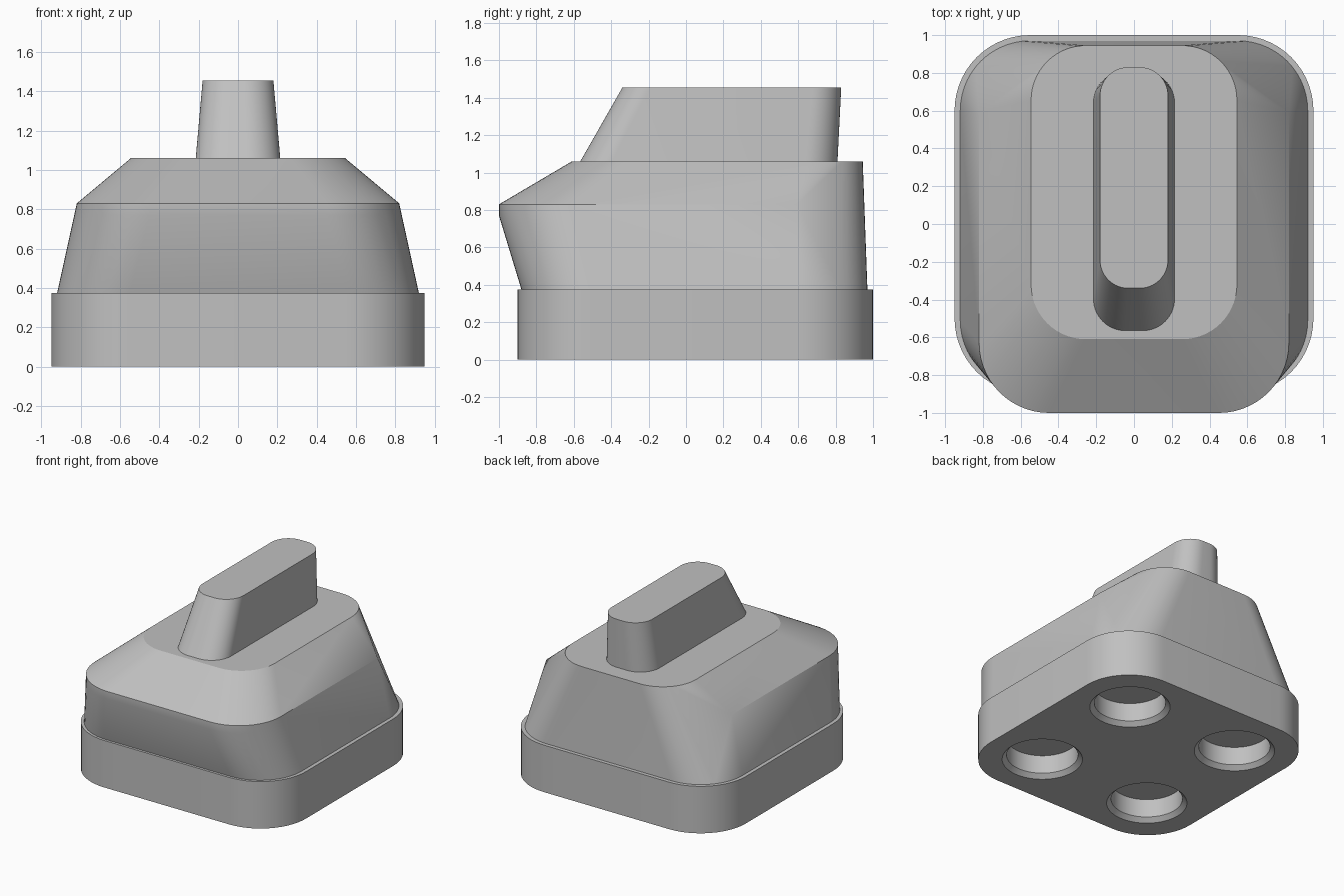
import bpy, bmesh
from math import sin, cos, pi, radians

old = bpy.data.objects.get("Cube")
if old:
    bpy.data.objects.remove(old, do_unlink=True)

grey = bpy.data.materials.new("plain grey")
grey.use_nodes = True
grey.diffuse_color = (0.53, 0.53, 0.53, 1)
grey.node_tree.nodes["Principled BSDF"].inputs["Base Color"].default_value = grey.diffuse_color


def rounded_ring(half_x, front, back, z, r_front, r_back, steps=14):
    """Rounded rectangle of points, running counter-clockwise."""
    corners = [(1, 1, 0, r_back), (-1, 1, 1, r_back), (-1, -1, 2, r_front), (1, -1, 3, r_front)]
    points = []
    for sx, sy, quarter, r in corners:
        cx = sx * (half_x - r)
        cy = back - r if sy > 0 else front + r
        for i in range(steps + 1 if r else 1):
            a = (quarter + i / steps) * pi / 2
            points.append((cx + r * cos(a), cy + r * sin(a), z))
    return points


def finish(name, bm, angle=25):
    bmesh.ops.recalc_face_normals(bm, faces=bm.faces)
    mesh = bpy.data.meshes.new(name)
    bm.to_mesh(mesh)
    bm.free()
    mesh.materials.append(grey)
    obj = bpy.data.objects.new(name, mesh)
    bpy.context.collection.objects.link(obj)
    smooth(obj, angle)
    return obj


def smooth(obj, angle=25):
    bpy.ops.object.select_all(action="DESELECT")
    obj.select_set(True)
    bpy.context.view_layer.objects.active = obj
    bpy.ops.object.shade_smooth_by_angle(angle=radians(angle))


def hull(name, *rings):
    """Convex skin stretched around several rings."""
    bm = bmesh.new()
    for ring in rings:
        for p in ring:
            bm.verts.new(p)
    result = bmesh.ops.convex_hull(bm, input=bm.verts[:])
    loose = {g for g in result["geom_interior"] + result["geom_unused"]
             if isinstance(g, bmesh.types.BMVert)}
    bmesh.ops.delete(bm, geom=list(loose), context="VERTS")
    bmesh.ops.dissolve_limit(bm, angle_limit=radians(0.3), verts=bm.verts[:], edges=bm.edges[:])
    return finish(name, bm)


def loft(bm, rings):
    """Capped skin through rings of equal size."""
    loops = [[bm.verts.new(p) for p in ring] for ring in rings]
    n = len(loops[0])
    for low, high in zip(loops, loops[1:]):
        for i in range(n):
            j = (i + 1) % n
            bm.faces.new((low[i], low[j], high[j], high[i]))
    bm.faces.new(loops[0][::-1])
    bm.faces.new(loops[-1])


# Base block
bm = bmesh.new()
loft(bm, [rounded_ring(0.95, -0.9, 1, z, 0.4, 0.4) for z in (0, 0.375)])
base = finish("base", bm)

# Four chamfered sockets in the underside
bm = bmesh.new()
for x in (-0.5, 0.5):
    for y in (-0.45, 0.55):
        profile = [(0.305, -0.01), (0.262, 0.033), (0.262, 0.18)]
        loft(bm, [[(x + r * cos(k * pi / 24), y + r * sin(k * pi / 24), z) for k in range(48)]
                  for r, z in profile])
cutter = finish("socket_cutter", bm)
cutter.hide_render = True
cut = base.modifiers.new("sockets", "BOOLEAN")
cut.operation = "DIFFERENCE"
cut.solver = "EXACT"
cut.object = cutter
bpy.ops.object.select_all(action="DESELECT")
base.select_set(True)
bpy.context.view_layer.objects.active = base
bpy.ops.object.modifier_apply(modifier=cut.name)
bpy.data.objects.remove(cutter, do_unlink=True)
smooth(base)

# Body with overhanging front shoulder
hull("body",
     rounded_ring(0.92, -0.88, 0.97, 0.375, 0.37, 0.37),
     rounded_ring(0.82, -1, 0.59, 0.77, 0.37, 0),
     rounded_ring(0.82, -1, 0.59, 0.83, 0.37, 0),
     rounded_ring(0.545, -0.61, 0.945, 1.06, 0.29, 0.29))

# Upright stem with sloping front
hull("stem",
     rounded_ring(0.215, -0.565, 0.81, 1.06, 0.17, 0.17),
     rounded_ring(0.18, -0.34, 0.83, 1.455, 0.15, 0.15))
